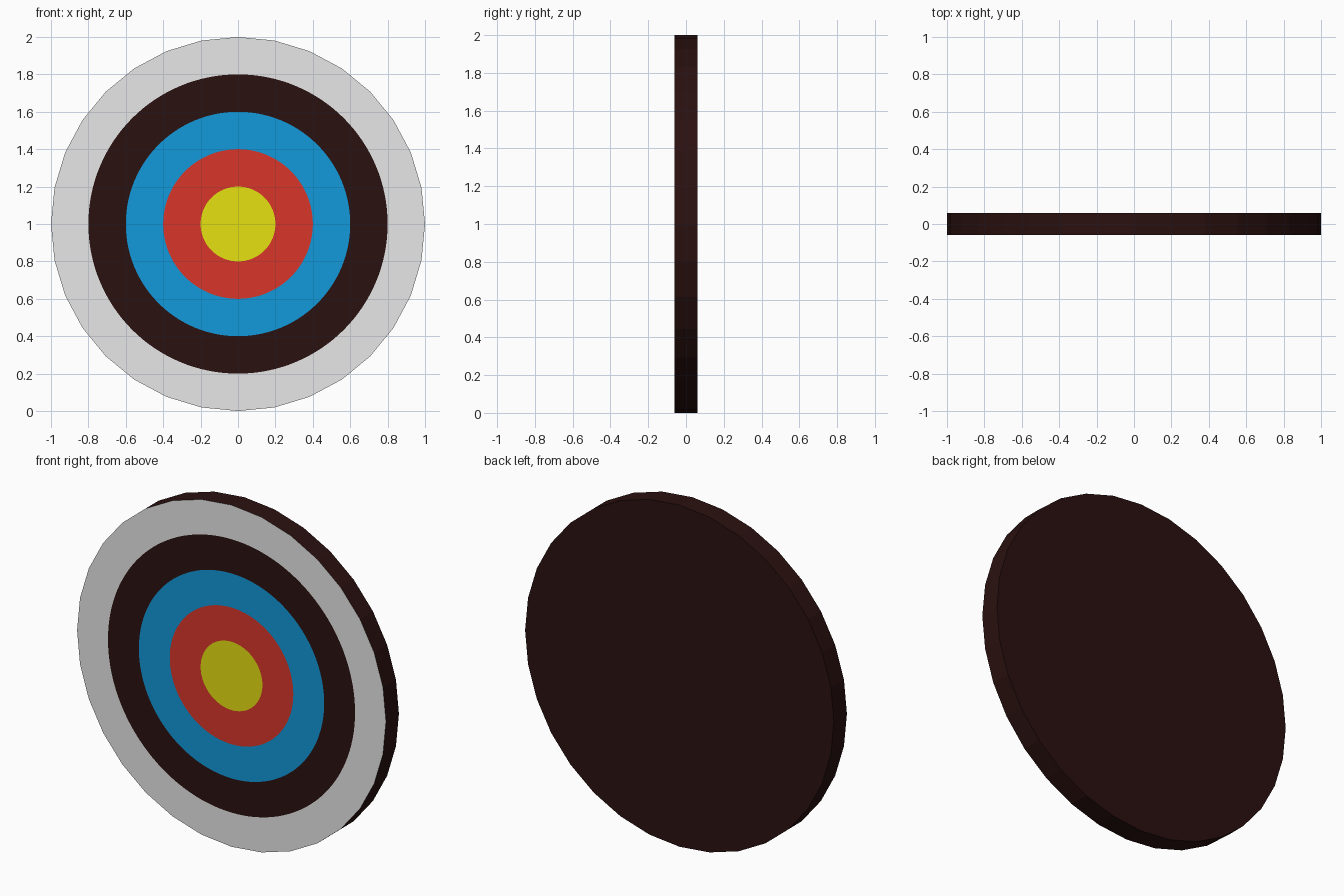
import bpy, bmesh, math

if "Cube" in bpy.data.objects:
    bpy.data.objects.remove(bpy.data.objects["Cube"])

SIDES = 32           # flat sides of the board outline
SUB = 4              # painted circle segments per board side
HALF = 0.06          # half thickness
CZ = 1.0             # centre height

COLOURS = [
    ("yellow", (0.79, 0.75, 0.006)),
    ("red", (0.69, 0.037, 0.023)),
    ("blue", (0.006, 0.316, 0.705)),
    ("dark_brown", (0.023, 0.0055, 0.005)),
    ("pale_grey", (0.80, 0.80, 0.80)),
]
YELLOW, RED, BLUE, DARK, GREY = range(5)

mesh = bpy.data.meshes.new("target_board")
board = bpy.data.objects.new("target_board", mesh)
bpy.context.collection.objects.link(board)
for name, rgb in COLOURS:
    mat = bpy.data.materials.new(name)
    mat.diffuse_color = (*rgb, 1.0)
    mat.use_nodes = True
    mat.node_tree.nodes["Principled BSDF"].inputs["Base Color"].default_value = mat.diffuse_color
    mesh.materials.append(mat)

bm = bmesh.new()


def ring(radius, count, y):
    return [bm.verts.new((radius * math.sin(2 * math.pi * i / count), y,
                          CZ + radius * math.cos(2 * math.pi * i / count)))
            for i in range(count)]


def face(verts, colour):
    bm.faces.new(verts).material_index = colour


def band(a, b, colour):
    n = len(a)
    for i in range(n):
        j = (i + 1) % n
        face((a[i], a[j], b[j], b[i]), colour)


# painted centre and rings on the front
N = SIDES * SUB
circles = [ring(r, N, -HALF) for r in (0.2, 0.4, 0.6, 0.8)]
face(circles[0], YELLOW)
for k, colour in enumerate((RED, BLUE, DARK)):
    band(circles[k], circles[k + 1], colour)

# outer band: round inside, faceted outside
front = ring(1.0, SIDES, -HALF)
back = ring(1.0, SIDES, HALF)
inner = circles[-1]
for i in range(SIDES):
    a, b = front[i], front[(i + 1) % SIDES]
    arc = [inner[(i * SUB + s) % N] for s in range(SUB + 1)]
    half = SUB // 2
    for s in range(half):
        face((a, arc[s + 1], arc[s]), GREY)
    face((a, b, arc[half]), GREY)
    for s in range(half, SUB):
        face((b, arc[s + 1], arc[s]), GREY)

# rim and back
band(front, back, DARK)
face(back, DARK)

bmesh.ops.recalc_face_normals(bm, faces=bm.faces[:])
bm.to_mesh(mesh)
bm.free()
